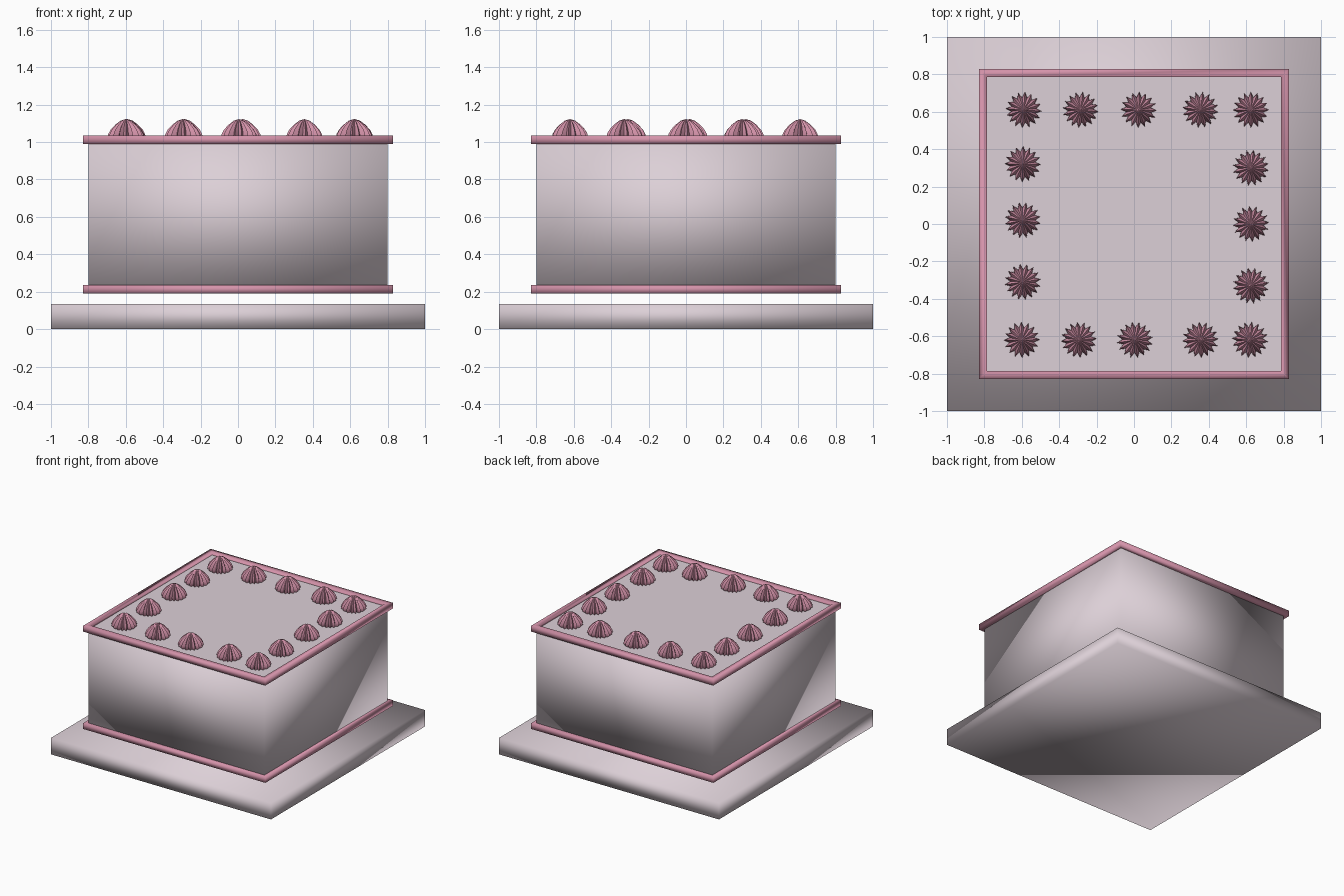
import bpy, bmesh, math, random

random.seed(3)
default = bpy.data.objects.get("Cube")
if default:
    bpy.data.objects.remove(default)


def material(name, rgb):
    m = bpy.data.materials.new(name)
    m.use_nodes = True
    m.diffuse_color = (*rgb, 1)
    m.node_tree.nodes["Principled BSDF"].inputs["Base Color"].default_value = (*rgb, 1)
    return m


cream = material("pale_icing", (0.72, 0.63, 0.68))
pink = material("pink_icing", (0.66, 0.29, 0.40))


def finish(bm, name, mat, smooth=True):
    bmesh.ops.recalc_face_normals(bm, faces=bm.faces)
    mesh = bpy.data.meshes.new(name)
    for f in bm.faces:
        f.smooth = smooth
    bm.to_mesh(mesh)
    bm.free()
    mesh.materials.append(mat)
    obj = bpy.data.objects.new(name, mesh)
    bpy.context.collection.objects.link(obj)
    return obj


def slab(name, half, z0, z1, mat):
    bm = bmesh.new()
    bmesh.ops.create_cube(bm, size=1)
    for v in bm.verts:
        v.co.x *= 2 * half
        v.co.y *= 2 * half
        v.co.z = z1 if v.co.z > 0 else z0
    return finish(bm, name, mat)


def square_frame(name, inner, outer, z0, z1):
    """Sweep a square section around four mitred corners."""
    bm = bmesh.new()
    section = [(inner, z0), (outer, z0), (outer, z1), (inner, z1)]
    rings = [[bm.verts.new((sx * r, sy * r, z)) for r, z in section]
             for sx, sy in [(-1, -1), (1, -1), (1, 1), (-1, 1)]]
    for i in range(4):
        a, b = rings[i], rings[(i + 1) % 4]
        for j in range(4):
            k = (j + 1) % 4
            bm.faces.new((a[j], b[j], b[k], a[k]))
    return finish(bm, name, pink)


# Board, cake body and flat top
slab("cake_board", 1.0, 0, 0.135, cream)
slab("cake_body", 0.8, 0.205, 1.008, cream)
bm = bmesh.new()
bmesh.ops.create_grid(bm, x_segments=1, y_segments=1, size=0.8)
top = finish(bm, "cake_top", cream, smooth=False)
top.location.z = 1.012

# Piped borders
square_frame("lower_border", 0.787, 0.83, 0.19, 0.235)
square_frame("upper_border", 0.787, 0.83, 0.99, 1.035)


def rosette_mesh(points=16):
    """Fluted dome: star-shaped rings closing to a peak."""
    bm = bmesh.new()
    profile = [(0.078, 0), (0.096, 0.014), (0.094, 0.03), (0.081, 0.054),
               (0.056, 0.081), (0.027, 0.103)]
    n = points * 2
    rings = []
    for r, z in profile:
        ring = []
        for i in range(n):
            a = math.tau * i / n
            rr = r * (0.70 if i % 2 else 1)
            ring.append(bm.verts.new((rr * math.cos(a), rr * math.sin(a), z)))
        rings.append(ring)
    for lo, hi in zip(rings, rings[1:]):
        for i in range(n):
            j = (i + 1) % n
            bm.faces.new((lo[i], lo[j], hi[j], hi[i]))
    tip = bm.verts.new((0, 0, 0.111))
    for i in range(n):
        bm.faces.new((rings[-1][i], rings[-1][(i + 1) % n], tip))
    bm.faces.new(rings[0][::-1])
    return finish(bm, "rosette", pink)


# Rosettes around the top edge
spots = [(x, 0.61) for x in (-0.59, -0.285, 0.025, 0.355, 0.625)]
spots += [(x, -0.62) for x in (-0.6, -0.295, 0.005, 0.355, 0.62)]
spots += [(-0.595, y) for y in (0.32, 0.02, -0.31)]
spots += [(0.625, y) for y in (0.3, 0, -0.33)]
first = rosette_mesh()
bpy.ops.object.select_all(action="DESELECT")
first.select_set(True)
bpy.context.view_layer.objects.active = first
bpy.ops.object.shade_smooth_by_angle(angle=math.radians(40))
for i, (x, y) in enumerate(spots):
    obj = first
    if i:
        obj = first.copy()
        obj.name = f"rosette_{i + 1}"
        bpy.context.collection.objects.link(obj)
    obj.location = (x, y, 1.012)
    obj.rotation_euler.z = random.uniform(0, math.tau)
